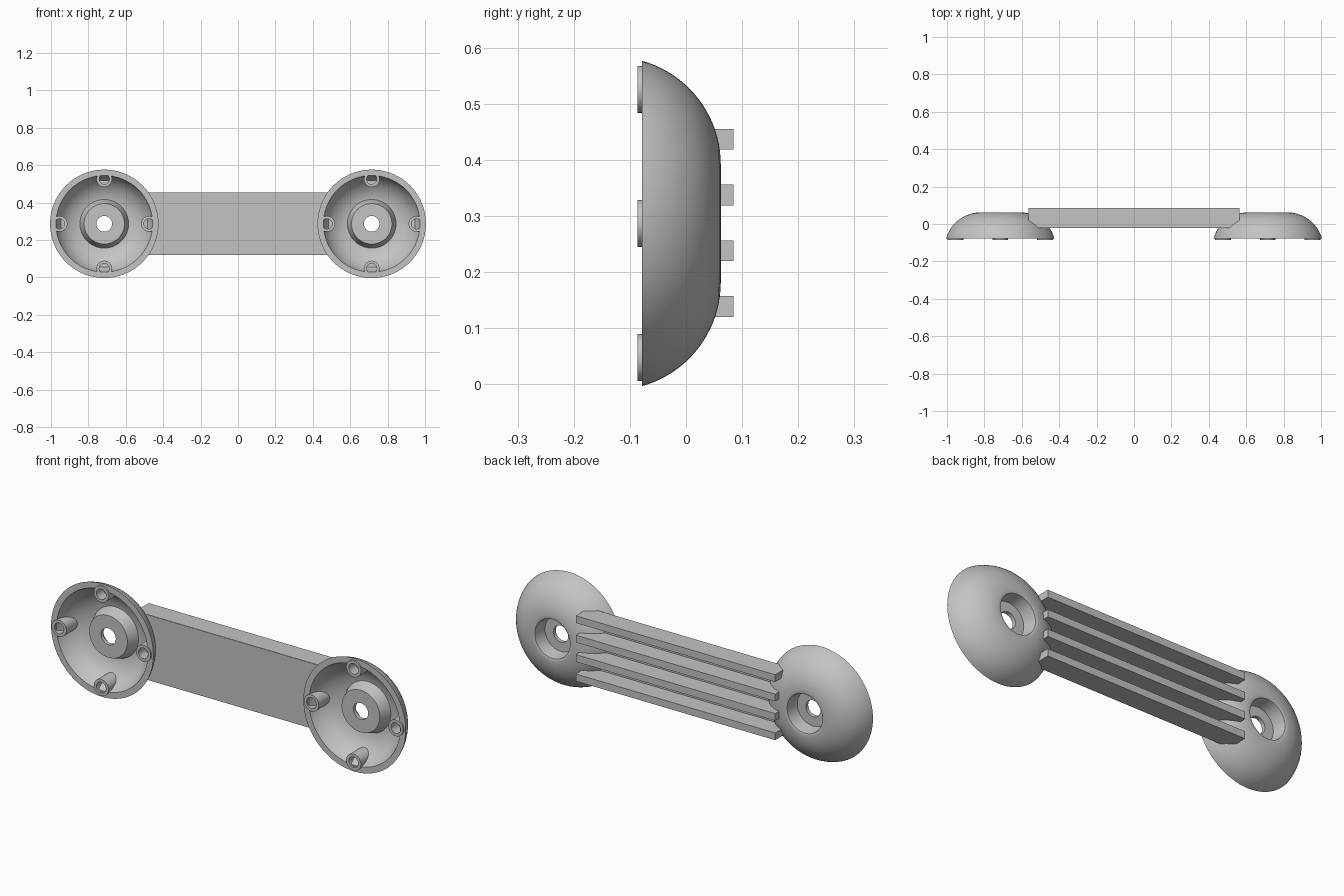
import bpy, bmesh
from math import sin, cos, asin, pi, radians
from mathutils import Vector, Matrix

if "Cube" in bpy.data.objects:
    bpy.data.objects.remove(bpy.data.objects["Cube"], do_unlink=True)

HUB_X, HUB_Z = 0.715, 0.2865
RIM_Y, ARC_Y, ARC_R = -0.078, -0.13, 0.105
BAR_END, BAR_H, PITCH = 0.565, 0.037, 0.0993

grey = bpy.data.materials.new("light_grey")
grey.use_nodes = True
grey.diffuse_color = (0.55, 0.55, 0.55, 1)
grey.node_tree.nodes["Principled BSDF"].inputs["Base Color"].default_value = grey.diffuse_color


def finish(name, bm):
    bmesh.ops.remove_doubles(bm, verts=bm.verts, dist=1e-5)
    bmesh.ops.recalc_face_normals(bm, faces=bm.faces)
    mesh = bpy.data.meshes.new(name)
    bm.to_mesh(mesh)
    bm.free()
    mesh.materials.append(grey)
    obj = bpy.data.objects.new(name, mesh)
    bpy.context.collection.objects.link(obj)
    return obj


def lathe(name, profile, centre, steps=72):
    """Spin a closed (radius, y) outline around the y axis."""
    bm = bmesh.new()
    verts = [bm.verts.new((r, y, 0)) for r, y in profile]
    edges = [bm.edges.new((verts[i - 1], verts[i])) for i in range(len(verts))]
    bmesh.ops.spin(bm, geom=verts + edges, cent=(0, 0, 0), axis=(0, 1, 0),
                   angle=2 * pi, steps=steps, use_merge=True)
    bmesh.ops.dissolve_degenerate(bm, dist=1e-6, edges=bm.edges)
    bmesh.ops.translate(bm, verts=bm.verts, vec=centre)
    return finish(name, bm)


def box(name, low, high):
    bm = bmesh.new()
    low, high = Vector(low), Vector(high)
    bmesh.ops.create_cube(bm, size=1, matrix=Matrix.Translation((low + high) / 2)
                          @ Matrix.Diagonal((*(high - low), 1)))
    return finish(name, bm)


def arc(radius, y_start, r_end, n=20):
    """Dome curve from the rim height up to the inner radius r_end."""
    a, b = asin((y_start - ARC_Y) / radius), pi / 2 - asin((r_end - ARC_R) / radius)
    return [(ARC_R + radius * cos(a + (b - a) * i / n),
             ARC_Y + radius * sin(a + (b - a) * i / n)) for i in range(n + 1)]


def boolean(obj, cutter, operation):
    mod = obj.modifiers.new(operation.lower(), "BOOLEAN")
    mod.object, mod.operation, mod.solver = cutter, operation, "EXACT"
    cutter.hide_render = True
    cutter.hide_set(True)


def smooth(obj):
    bpy.ops.object.select_all(action="DESELECT")
    bpy.context.view_layer.objects.active = obj
    obj.select_set(True)
    bpy.ops.object.shade_smooth_by_angle(angle=radians(30))


# Rear face rails and the thin web joining them
rails = [box("web", (-BAR_END, -0.022, 0.122), (BAR_END, -0.012, 0.453))]
for i in range(4):
    z = 0.12 + i * PITCH
    rails.append(box(f"rail_{i + 1}", (-BAR_END, -0.021, z), (BAR_END, 0.085, z + BAR_H)))

for side, s in (("left", 1), ("right", -1)):
    centre = Vector((s * HUB_X, 0, HUB_Z))

    # Hollow domed cap with stepped screw recess and central boss
    outer = arc(0.192, RIM_Y, ARC_R)
    inner = arc(0.162, RIM_Y, 0.13)
    recess = [(0.1, 0.06), (0.09, -0.008), (0.042, -0.008), (0.042, -0.028), (0.108, -0.028)]
    cap = lathe(f"{side}_cap", outer + recess + inner[::-1], centre)
    smooth(cap)

    # Hidden helpers: cap interior for the rails, cap envelope for the pegs
    hollow = lathe(f"{side}_hollow_cutter",
                   [(0, -0.1), (0.28, -0.1)] + arc(0.177, RIM_Y, ARC_R) + [(0, 0.047)], centre)
    envelope = lathe(f"{side}_envelope_cutter",
                     [(0, -0.1), (0.283, -0.1)] + arc(0.19, RIM_Y, ARC_R) + [(0, 0.06)], centre)
    for rail in rails:
        boolean(rail, hollow, "DIFFERENCE")

    # Four hollow locating pegs inside the rim
    tube = [(0, -0.03), (0.027, -0.03), (0.027, -0.086), (0.042, -0.086), (0.042, 0.03), (0, 0.03)]
    for name, dx, dz in (("top", 0, 1), ("bottom", 0, -1), ("outer", s, 0), ("inner", -s, 0)):
        peg = lathe(f"{side}_{name}_peg", tube, centre + Vector((dx, 0, dz)) * 0.239, 32)
        boolean(peg, envelope, "INTERSECT")
        smooth(peg)
